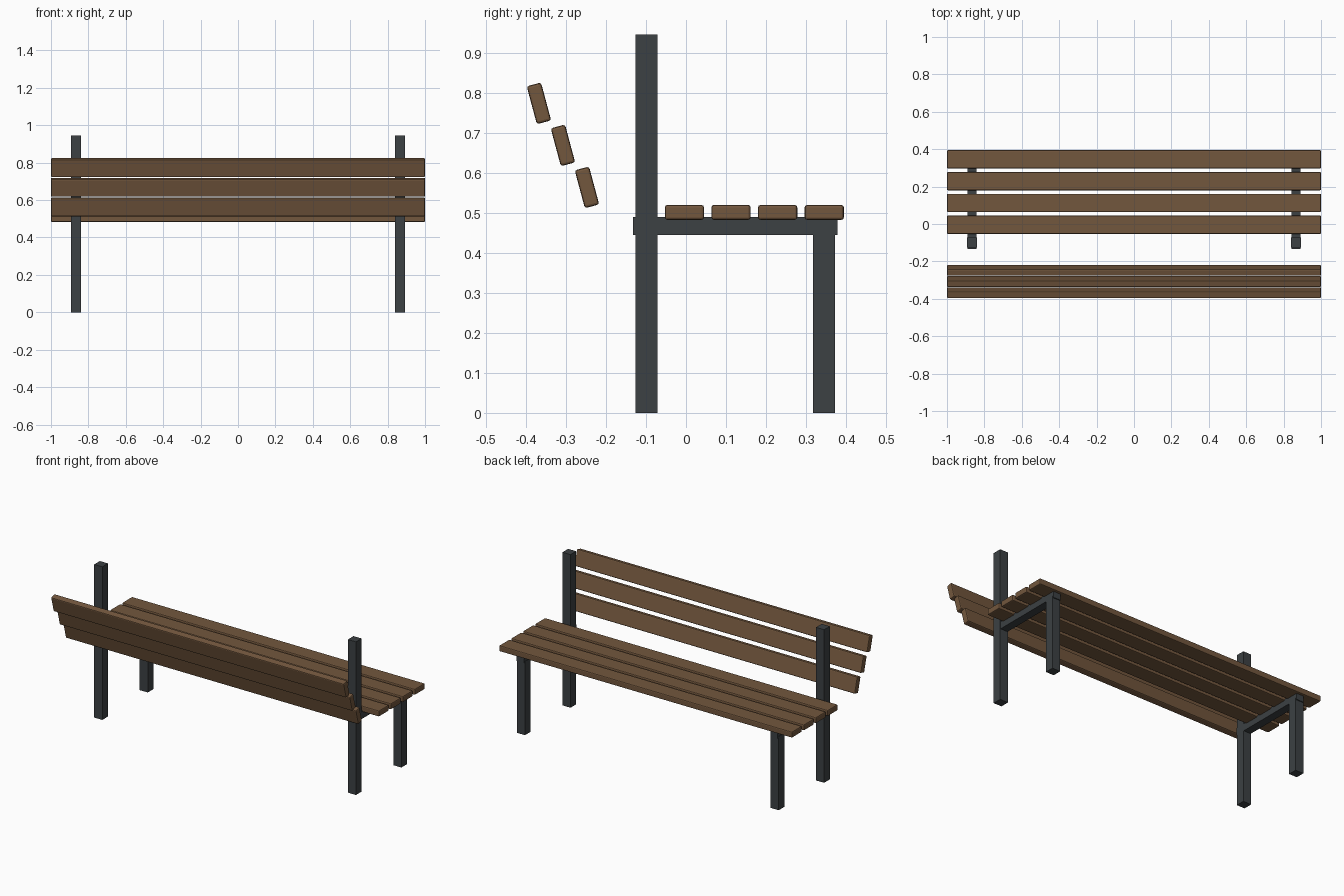
import bpy
import math

if "Cube" in bpy.data.objects:
    bpy.data.objects.remove(bpy.data.objects["Cube"])


def material(name, rgb):
    m = bpy.data.materials.new(name)
    m.diffuse_color = (*rgb, 1)
    m.use_nodes = True
    m.node_tree.nodes["Principled BSDF"].inputs["Base Color"].default_value = m.diffuse_color
    return m


wood = material("brown_wood", (0.17, 0.095, 0.047))
metal = material("dark_metal", (0.045, 0.052, 0.056))


def box(name, loc, size, mat, bevel=0.0, tilt=0.0):
    bpy.ops.mesh.primitive_cube_add(size=1, location=loc)
    ob = bpy.context.object
    ob.name = name
    ob.scale = size
    bpy.ops.object.transform_apply(location=False, rotation=False, scale=True)
    ob.rotation_euler.x = tilt
    ob.data.materials.append(mat)
    if bevel:
        mod = ob.modifiers.new("rounded_edges", 'BEVEL')
        mod.width = bevel
        mod.segments = 2
    return ob


# Seat slats
for i in range(4):
    box(f"seat_slat_{i + 1}", (0, -0.004 + i * 0.1165, 0.501),
        (2.0, 0.098, 0.037), wood, 0.006)

# Backrest slats, stepping up and back
for i in range(3):
    box(f"back_slat_{i + 1}", (0, -0.2475 - i * 0.06, 0.5635 + i * 0.105),
        (2.0, 0.037, 0.098), wood, 0.006, math.radians(15))

# Side frames: tall post, short leg and seat rail
for side, x in (("left", -0.866), ("right", 0.866)):
    box(f"back_post_{side}", (x, -0.0985, 0.4725), (0.055, 0.055, 0.945), metal)
    box(f"front_leg_{side}", (x, 0.345, 0.2275), (0.055, 0.055, 0.455), metal)
    box(f"seat_rail_{side}", (x, 0.123, 0.4675), (0.05, 0.511, 0.045), metal)
